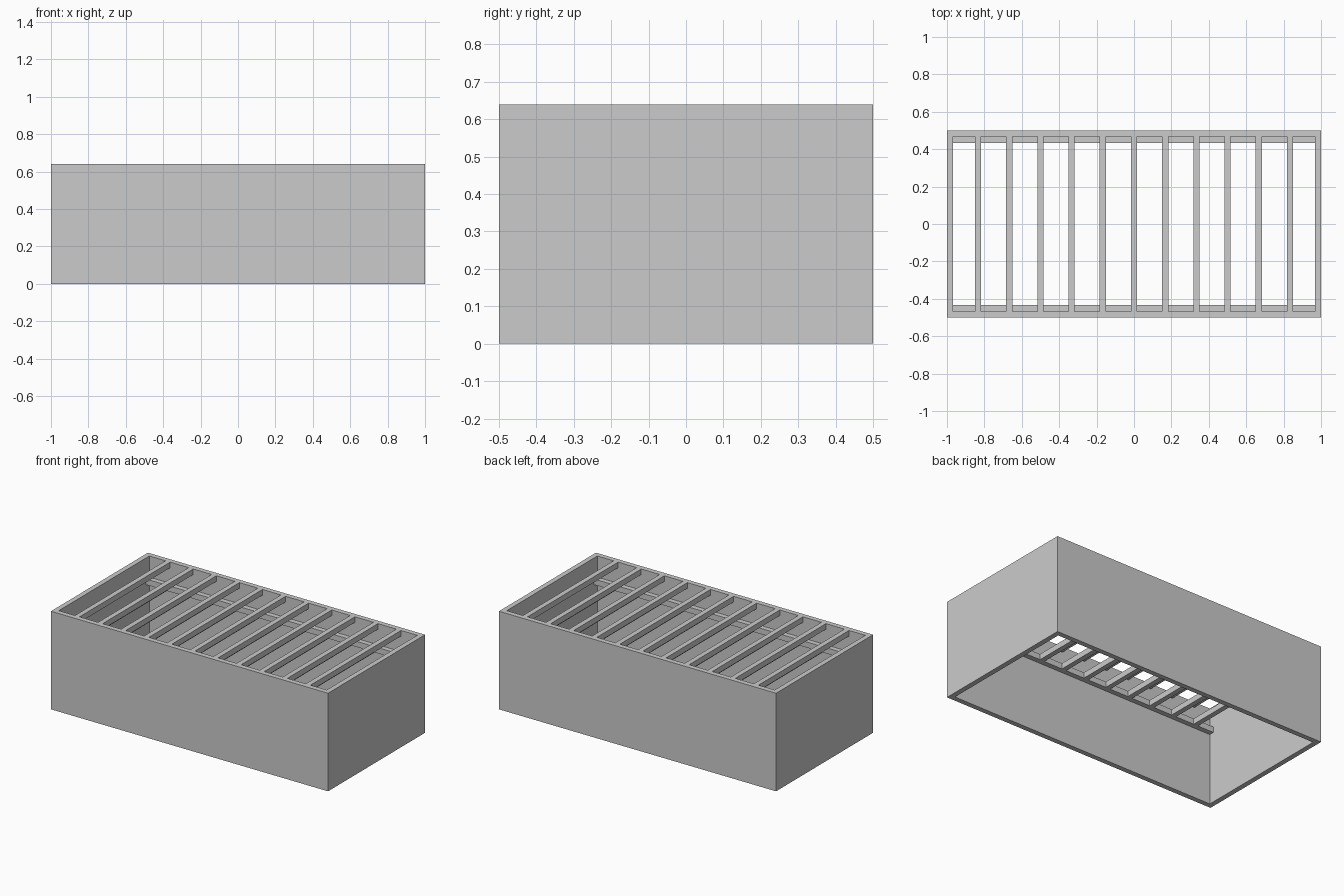
import bpy

if "Cube" in bpy.data.objects:
    bpy.data.objects.remove(bpy.data.objects["Cube"])

T = 0.033           # bar and wall thickness
H = 0.64            # total height
LOW = 0.465         # underside of the lower rack
BAR = 0.037         # bar depth


def box(name, x0, x1, y0, y1, z0, z1):
    bpy.ops.mesh.primitive_cube_add(
        size=1, location=((x0 + x1) / 2, (y0 + y1) / 2, (z0 + z1) / 2))
    o = bpy.context.object
    o.name = name
    o.scale = (x1 - x0, y1 - y0, z1 - z0)
    bpy.ops.object.transform_apply(location=False, rotation=False, scale=True)
    return o


# Outer walls, open at top and bottom
box("front_wall", -1, 1, -0.5, -0.5 + T, 0, H)
box("back_wall", -1, 1, 0.5 - T, 0.5, 0, H)
box("left_wall", -1, -1 + T, -0.5 + T, 0.5 - T, 0, H)
box("right_wall", 1 - T, 1, -0.5 + T, 0.5 - T, 0, H)

# Support rails along the long walls
inner = 0.5 - T
for name, s in (("front_rail", -1), ("back_rail", 1)):
    a, b = sorted((s * inner, s * (inner - T)))
    box(name, -1 + T, 1 - T, a, b, LOW, LOW + BAR)

# Two matching layers of cross slats: flush with the rim and between the rails
for i in range(11):
    x = (i - 5) / 6
    box(f"top_slat_{i + 1}", x - T / 2, x + T / 2, -inner, inner, H - BAR, H)
    box(f"lower_slat_{i + 1}", x - T / 2, x + T / 2,
        -inner + T, inner - T, LOW, LOW + BAR)
